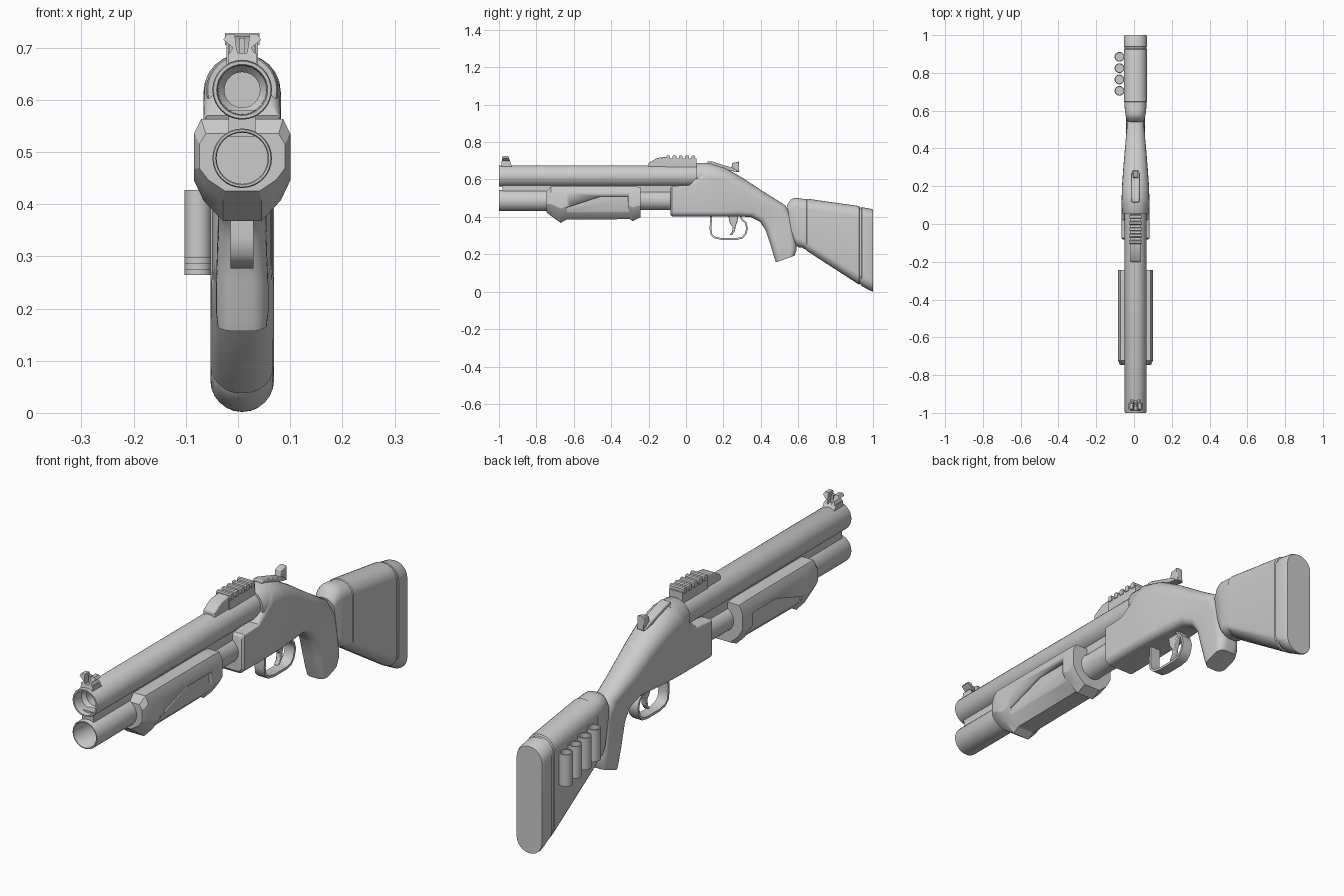
import bpy, bmesh, math
from mathutils import Vector

CX = 0.008  # centre plane of the gun body


def finish(name, bm, angle=35):
    bmesh.ops.remove_doubles(bm, verts=bm.verts, dist=1e-5)
    bmesh.ops.recalc_face_normals(bm, faces=bm.faces)
    me = bpy.data.meshes.new(name)
    bm.to_mesh(me)
    bm.free()
    ob = bpy.data.objects.new(name, me)
    bpy.context.collection.objects.link(ob)
    bpy.ops.object.select_all(action='DESELECT')
    ob.select_set(True)
    bpy.context.view_layer.objects.active = ob
    bpy.ops.object.shade_smooth_by_angle(angle=math.radians(angle))
    return ob


def loft(name, rings, closed=False, angle=35):
    bm = bmesh.new()
    vs = [[bm.verts.new(p) for p in r] for r in rings]
    n = len(vs[0])
    pairs = list(zip(vs, vs[1:])) + ([(vs[-1], vs[0])] if closed else [])
    for a, b in pairs:
        for i in range(n):
            j = (i + 1) % n
            bm.faces.new((a[i], a[j], b[j], b[i]))
    if not closed:
        bm.faces.new(vs[0])
        bm.faces.new(vs[-1])
    return finish(name, bm, angle)


def rounded_ring(ty, tz, by, bz, hw, rt, rb, seg=6):
    """Rounded-rectangle section spanning a top and a bottom side-view point."""
    top, bot = Vector((ty, tz)), Vector((by, bz))
    h = (top - bot).length
    u = (top - bot) / h
    pts = []
    for sx, sv, r, a0 in ((1, 1, rt, 0), (-1, 1, rt, 90), (-1, 0, rb, 180), (1, 0, rb, 270)):
        for k in range(seg + 1):
            a = math.radians(a0 + 90 * k / seg)
            x = sx * (hw - r) + r * math.cos(a)
            v = (h - r if sv else r) + r * math.sin(a)
            p = bot + u * v
            pts.append((CX + x, p.x, p.y))
    return pts


def lathe(name, prof, z, x=CX, y=0, sides=32, axis='Y', closed=False):
    rings = []
    for r, t in prof:
        ring = []
        for k in range(sides):
            a = 2 * math.pi * k / sides
            c, s = r * math.cos(a), r * math.sin(a)
            ring.append((x + c, t, z + s) if axis == 'Y' else (x + c, y + s, z + t))
        rings.append(ring)
    return loft(name, rings, closed)


def plate(name, pts, hw, x=CX, bevel=0):
    """Side-view (y, z) outline extruded across x."""
    ob = loft(name, [[(x + s * hw, y, z) for y, z in pts] for s in (-1, 1)])
    if bevel:
        m = ob.modifiers.new("bevel", 'BEVEL')
        m.width, m.segments = bevel, 2
    return ob


# Barrel, magazine tube and the rib between them
lathe("barrel", [(.034, -.7), (.034, -.94), (.046, -.955), (.047, -.995), (.049, -1),
                 (.055, -1), (.057, -.995), (.057, .12)], .619)
lathe("magazine_tube", [(.049, -.85), (.049, -.997), (.051, -1), (.055, -1), (.057, -.995),
                        (.057, -.26), (.052, -.24), (.052, -.03)], .488)
plate("barrel_rib", [(-.98, .53), (.02, .53), (.02, .58), (-.98, .58)], .026)
lathe("barrel_collar", [(.057, .055), (.066, .055), (.069, .06), (.069, .13)], .619)

# Receiver flowing into neck and pistol grip
body = [(-.083, .555, -.083, .412, .066, .008, .02), (-.075, .565, -.075, .402, .074, .008, .028),
        (.02, .57, .02, .402, .074, .008, .028), (.05, .605, .05, .402, .074, .03, .028),
        (.062, .625, .062, .402, .074, .045, .028),
        (.1, .68, .09, .402, .074, .073, .028), (.125, .688, .11, .402, .074, .073, .028),
        (.21, .662, .20, .402, .071, .068, .028), (.30, .61, .27, .402, .065, .06, .03),
        (.43, .525, .345, .40, .056, .05, .032), (.53, .463, .395, .375, .047, .04, .035),
        (.57, .40, .425, .33, .046, .035, .035), (.592, .25, .452, .25, .05, .035, .035),
        (.592, .225, .472, .18, .05, .035, .035), (.58, .192, .481, .157, .047, .03, .03)]
loft("receiver_and_grip", [rounded_ring(*s) for s in body])

# Butt stock, cuff and recoil pad
stock = [(.54, .462, .57, .29, .044, .04, .04), (.56, .492, .585, .25, .05, .045, .045),
         (.58, .502, .598, .238, .054, .05, .045), (.61, .499, .62, .236, .057, .052, .045),
         (.645, .494, .645, .222, .058, .053, .045), (.648, .497, .648, .217, .061, .056, .048),
         (.925, .458, .925, .038, .061, .056, .055), (.928, .45, .928, .042, .058, .053, .053),
         (.94, .448, .94, .036, .058, .053, .053)]
loft("stock", [rounded_ring(*s) for s in stock])
pad = [(.935, .446, .935, .036, .056, .054, .054), (.94, .452, .94, .03, .061, .059, .059),
       (.99, .443, .99, .003, .061, .059, .059), (1.0, .438, 1.0, .002, .057, .055, .055)]
loft("recoil_pad", [rounded_ring(*s) for s in pad])

# Shell holder: four staggered open tubes on the left side
for i in range(4):
    lathe(f"shell_loop_{i + 1}", [(.026, -.065), (.026, .065), (.021, .065), (.021, -.065)],
          .362 - .011 * i, x=-.077, y=.705 + .06 * i, sides=20, axis='Z', closed=True)
    lathe(f"shell_{i + 1}", [(.0215, -.06), (.0215, .03)], .362 - .011 * i,
          x=-.077, y=.705 + .06 * i, sides=20, axis='Z')


# Pump fore-end: faceted section swept along y
def pump_ring(y, t, b, hw):
    half = [(.85, 1), (1, .82), (1, .4), (.8, .2), (.4, 0)]
    pts = [(hw * x, b + (t - b) * f) for x, f in half]
    pts += [(-x, z) for x, z in reversed(pts)]
    return [(CX + x, y, z) for x, z in pts]


pump = loft("pump", [pump_ring(*s) for s in (
    (-.747, .535, .425, .082), (-.722, .563, .405, .0925), (-.67, .563, .368, .0925),
    (-.64, .563, .385, .0925), (-.30, .563, .388, .0925), (-.285, .563, .377, .0925),
    (-.243, .56, .398, .0925))], angle=25)
for s in (-1, 1):
    cut = plate(f"pump_panel_cutter_{s}", [(-.635, .42), (-.635, .45), (-.46, .508),
                                           (-.31, .508), (-.31, .42)], .04, x=CX + s * .118)
    cut.hide_render = True
    cut.hide_set(True)
    m = pump.modifiers.new("panel", 'BOOLEAN')
    m.operation, m.object, m.solver = 'DIFFERENCE', cut, 'EXACT'

# Top rail with cross teeth
plate("rail_nose", [(-.20, .665), (-.20, .688), (-.155, .715), (-.10, .722), (-.10, .665)], .026, bevel=.004)
plate("rail_base", [(-.11, .66), (-.11, .712), (.055, .712), (.055, .66)], .03)
for i in range(5):
    y = -.095 + i * .0335
    plate(f"rail_tooth_{i + 1}", [(y - .01, .705), (y - .01, .724), (y - .006, .728), (y + .006, .728),
                                  (y + .01, .724), (y + .01, .705)], .033)

# Thumb lever behind the rail: tapering tongue with an upturned tab
plate("lever_tongue", [(.115, .675), (.115, .698), (.14, .696), (.255, .66), (.285, .638), (.23, .648)],
      .02, bevel=.004)
plate("lever_tab", [(.24, .652), (.248, .688), (.283, .696), (.285, .64)], .014, bevel=.003)

# Front sight: block with two splayed ears
plate("front_sight_base", [(-.99, .665), (-.985, .69), (-.945, .69), (-.925, .665)], .027)
for s in (-1, 1):
    outline = [(.008, .685), (.026, .685), (.018, .70), (.036, .715), (.030, .725), (.014, .725), (.012, .705)]
    loft(f"front_sight_ear_{s}", [[(CX + s * x, y + (z - .685) * k, z) for x, z in outline]
                                  for y, k in ((-.988, .2), (-.935, -.4))])
plate("front_sight_post", [(-.97, .68), (-.97, .718), (-.955, .718), (-.95, .68)], .005)

# Trigger guard (swept strip) and trigger
path = [(.135, .41), (.131, .335), (.136, .305), (.155, .289), (.19, .282), (.27, .282),
        (.30, .288), (.318, .308), (.327, .34), (.318, .37), (.30, .385), (.29, .41)]
rings = []
for i, p in enumerate(path):
    a, b = Vector(path[max(i - 1, 0)]), Vector(path[min(i + 1, len(path) - 1)])
    d = (b - a).normalized()
    n = Vector((-d.y, d.x)) * .005
    rings.append([(CX + sx * .022, p[0] + sn * n.x, p[1] + sn * n.y)
                  for sx, sn in ((-1, -1), (1, -1), (1, 1), (-1, 1))])
loft("trigger_guard", rings, angle=45)
plate("trigger", [(.225, .41), (.235, .365), (.25, .345), (.246, .32), (.232, .302), (.245, .303),
                  (.262, .325), (.265, .35), (.275, .375), (.28, .41)], .01, bevel=.003)
